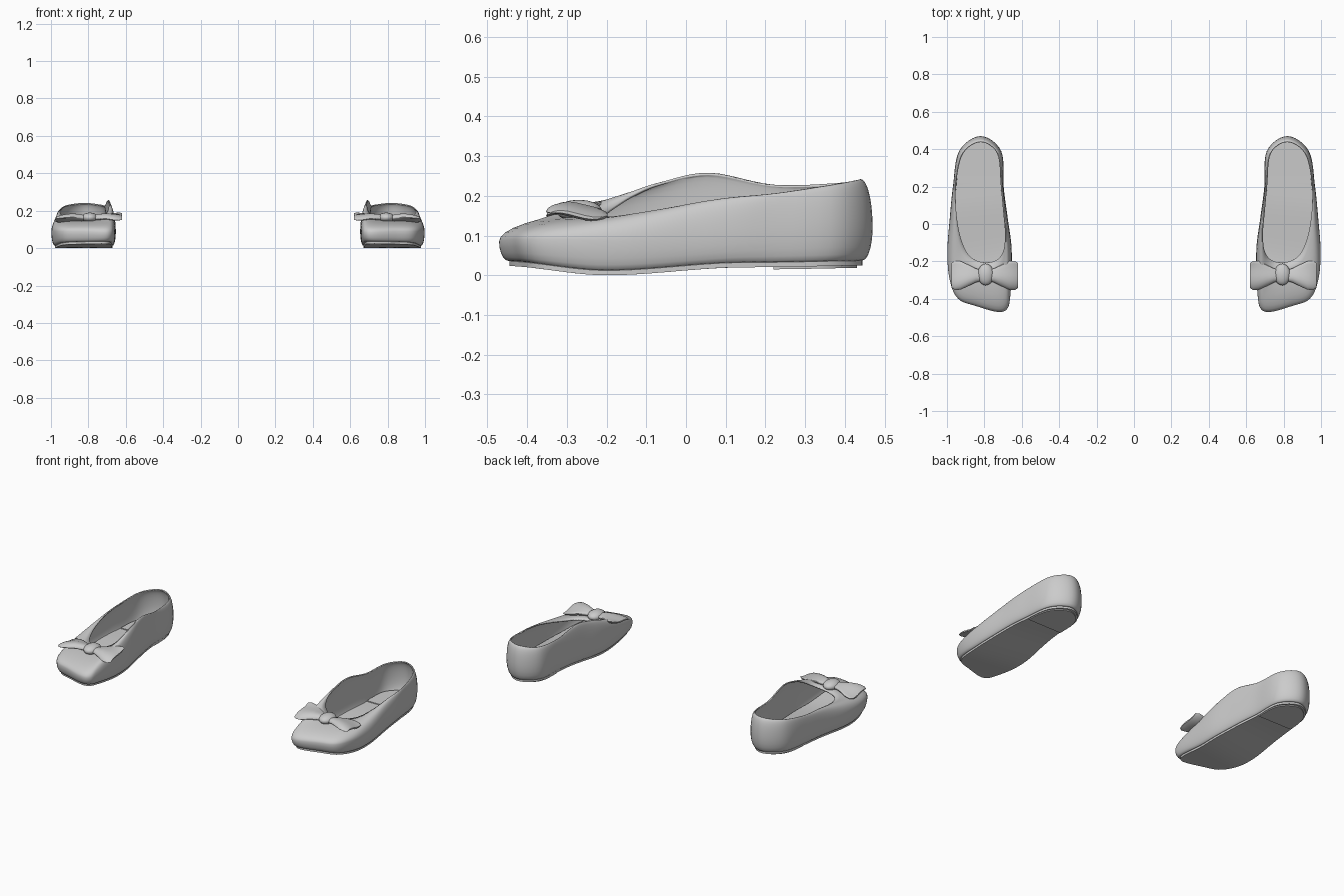
import bpy, math
from mathutils import Vector

if "Cube" in bpy.data.objects:
    bpy.data.objects.remove(bpy.data.objects["Cube"])

# Control curves of the right shoe: toe, outer side, heel, inner side
WIDEST = [(.73, -.47, .085), (.84, -.44, .09), (.94, -.40, .09), (.985, -.30, .09),
          (.998, -.15, .085), (.985, .03, .09), (.968, .20, .11), (.935, .39, .12),
          (.82, .47, .12), (.71, .39, .12), (.697, .20, .11), (.675, .03, .09),
          (.655, -.12, .085), (.655, -.27, .085), (.663, -.40, .085), (.68, -.456, .085)]
TOPLINE = [(.79, -.205, .152), (.83, -.20, .149), (.875, -.175, .148), (.91, -.12, .152),
           (.937, -.03, .17), (.952, .09, .193), (.952, .23, .207), (.915, .38, .23),
           (.82, .44, .242), (.73, .38, .232), (.708, .22, .228), (.694, .06, .258),
           (.69, -.06, .235), (.695, -.13, .205), (.715, -.175, .178), (.75, -.20, .16)]
SOLE_HEIGHT = [(-.47, .024), (-.2, 0), (.15, .02), (.5, .025)]


def closed_curve(points, steps=6):
    """Catmull-Rom samples of a closed loop."""
    p = [Vector(q) for q in points]
    n, out = len(p), []
    for i in range(n):
        a, b, c, d = p[i - 1], p[i], p[(i + 1) % n], p[(i + 2) % n]
        for s in range(steps):
            t = s / steps
            out.append(.5 * (2 * b + (c - a) * t + (2 * a - 5 * b + 4 * c - d) * t * t
                             + (3 * b - a - 3 * c + d) * t ** 3))
    return out


def sole_z(y):
    for (y0, z0), (y1, z1) in zip(SOLE_HEIGHT, SOLE_HEIGHT[1:]):
        if y <= y1:
            t = (y - y0) / (y1 - y0)
            return z0 + (z1 - z0) * t * t * (3 - 2 * t)
    return SOLE_HEIGHT[-1][1]


def add_object(name, verts, faces, thickness=0):
    """Make a smooth object, mirrored to the other shoe."""
    mesh = bpy.data.meshes.new(name)
    mesh.from_pydata([tuple(v) for v in verts], [], faces)
    obj = bpy.data.objects.new(name, mesh)
    bpy.context.collection.objects.link(obj)
    bpy.ops.object.select_all(action='DESELECT')
    obj.select_set(True)
    bpy.context.view_layer.objects.active = obj
    bpy.ops.object.mode_set(mode='EDIT')
    bpy.ops.mesh.select_all(action='SELECT')
    if not thickness:
        bpy.ops.mesh.normals_make_consistent(inside=False)
    bpy.ops.object.mode_set(mode='OBJECT')
    bpy.ops.object.shade_smooth_by_angle(angle=math.radians(40))
    if thickness:
        mod = obj.modifiers.new("Thickness", 'SOLIDIFY')
        mod.thickness, mod.offset = thickness, -1
    mirror = obj.modifiers.new("Pair", 'MIRROR')
    mirror.use_mirror_merge = False
    return obj


def bridge(rings):
    n = len(rings[0])
    return [(r * n + i, r * n + (i + 1) % n, (r + 1) * n + (i + 1) % n, (r + 1) * n + i)
            for r in range(len(rings) - 1) for i in range(n)]


def slab(name, loop, low, high):
    """Flat plate following the curved sole."""
    rings = [[p + Vector((0, 0, h)) for p in loop] for h in (low, high)]
    m = len(loop)
    faces = bridge(rings)
    for base in (0, m):
        for j in range((m - 1) // 2):
            face = [j, j + 1, m - 2 - j, m - 1 - j]
            if face[1] == face[2]:
                face.pop(2)
            faces.append([base + k for k in face])
    return add_object(name, rings[0] + rings[1], faces)


def heel_part(loop, y=.22):
    part = [p.copy() for p in loop if p.y > y]
    part[0].y = part[-1].y = y
    return part


widest, topline = closed_curve(WIDEST), closed_curve(TOPLINE)


def sole_loop(scale):
    loop = []
    for p in widest:
        x, y = .825 + (p.x - .825) * .89 * scale, p.y * .945 * scale
        loop.append(Vector((x, y, sole_z(y))))
    return loop


sole = sole_loop(1)

# Upper: rounded from the sole out to the widest line, then in to the opening
rings = []
for k in range(5):
    a = k / 5 * math.pi / 2
    rings.append([Vector((s.x + (w.x - s.x) * math.sin(a), s.y + (w.y - s.y) * math.sin(a),
                          s.z + .012 + (w.z - s.z - .012) * (1 - math.cos(a))))
                  for s, w in zip(sole, widest)])
for k in range(10):
    a = k / 9 * math.pi / 2
    c, s = 1 - math.cos(a), math.sin(a)
    rings.append([Vector((w.x + (t.x - w.x) * c, w.y + (t.y - w.y) * c, w.z + (t.z - w.z) * s))
                  for w, t in zip(widest, topline)])
add_object("shoe_upper", sum(rings, []), bridge(rings), thickness=.007)

# Soles and heel pads
slab("outsole", sole, 0, .014)
slab("heel_tap", heel_part(sole_loop(.97)), -.006, .002)
slab("insole", sole_loop(1.0), .012, .036)
slab("insole_heel_pad", heel_part(sole_loop(.98)), .034, .041)


def bow_wing(name, side, heights, tilt):
    """Puffed ribbon loop flaring away from the knot."""
    dist = [.015, .05, .09, .13, .16, .178]
    half = [.028, .038, .058, .076, .078, .066]
    thick = [.014, .017, .018, .016, .012, .004]
    rings = []
    for d, h, t, z in zip(dist, half, thick, heights):
        ring = []
        for i in range(20):
            a = i / 20 * math.tau
            y = h * math.cos(a)
            pinch = .004 * math.cos(3 * a)
            ring.append(Vector((.797 + side * d, -.275 + y,
                                z + t * math.sin(a) + pinch * h / .08 + tilt * y * d / .17)))
        rings.append(ring)
    n = len(rings) * 20
    add_object(name, sum(rings, []),
               bridge(rings) + [list(range(20)), list(range(n - 20, n))])


# Bow
bow_wing("bow_wing_outer", 1, [.16, .164, .165, .16, .155, .152], -.12)
bow_wing("bow_wing_inner", -1, [.16, .165, .168, .168, .169, .17], .22)

# Knot
rings = []
for r in range(11):
    b = -math.pi / 2 + math.pi * (.03 + .94 * r / 10)
    rings.append([Vector((.793 + .043 * math.cos(b) * math.cos(i / 24 * math.tau),
                          -.27 + .058 * math.cos(b) * math.sin(i / 24 * math.tau),
                          .163 + .027 * math.sin(b))) for i in range(24)])
add_object("bow_knot", sum(rings, []),
           bridge(rings) + [list(range(24)), list(range(240, 264))])
